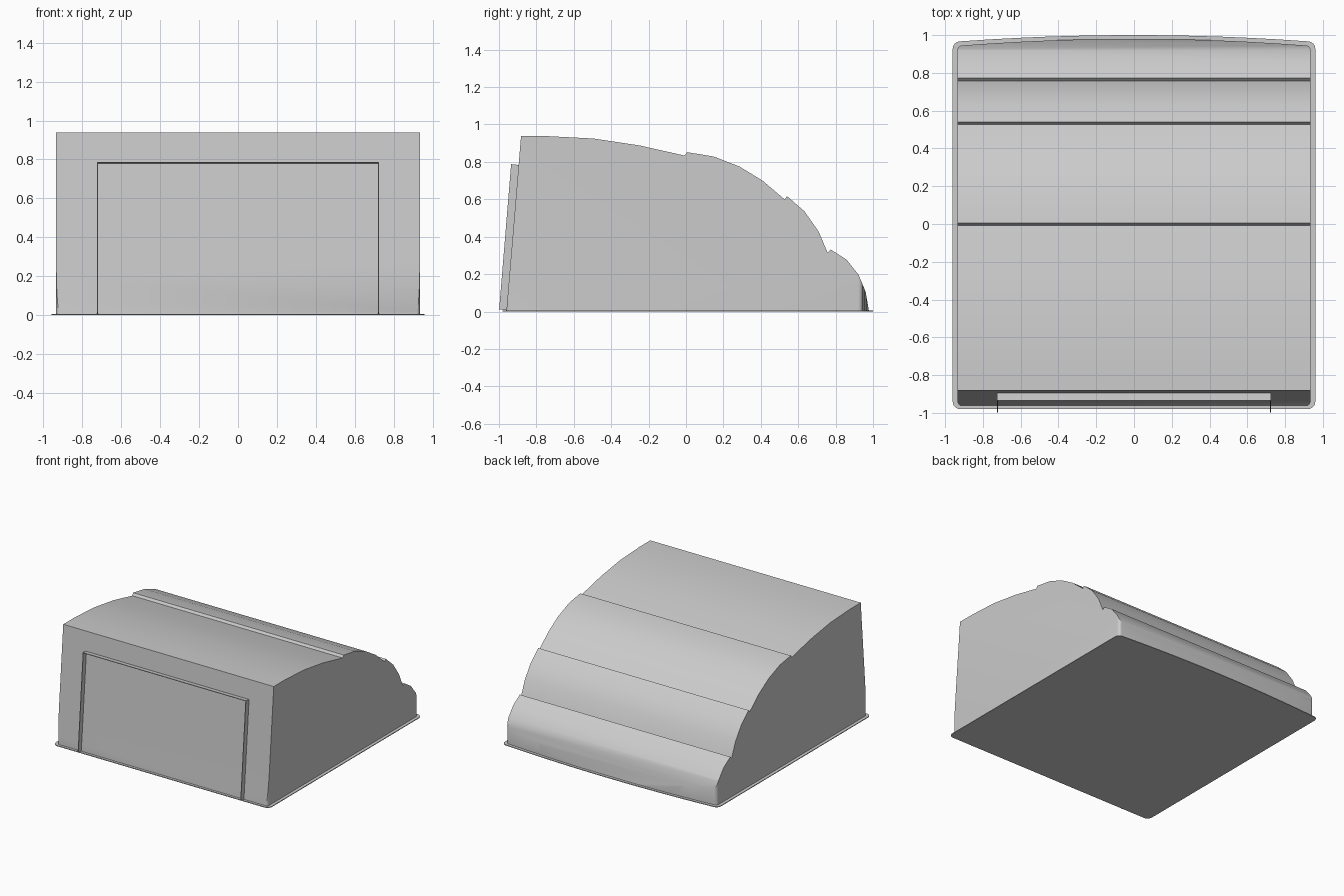
import bpy
import bmesh
import math
from mathutils import Vector

if "Cube" in bpy.data.objects:
    bpy.data.objects.remove(bpy.data.objects["Cube"], do_unlink=True)

grey = bpy.data.materials.new("plain_grey")
grey.use_nodes = True
grey.diffuse_color = (0.6, 0.6, 0.6, 1)
grey.node_tree.nodes["Principled BSDF"].inputs["Base Color"].default_value = (0.6, 0.6, 0.6, 1)


def prism(name, outline, offset):
    """Extrude a closed outline of 3D points along an offset vector."""
    bm = bmesh.new()
    face = bm.faces.new([bm.verts.new(p) for p in outline])
    grown = bmesh.ops.extrude_face_region(bm, geom=[face])["geom"]
    moved = [g for g in grown if isinstance(g, bmesh.types.BMVert)]
    bmesh.ops.translate(bm, verts=moved, vec=Vector(offset))
    bmesh.ops.recalc_face_normals(bm, faces=bm.faces)
    mesh = bpy.data.meshes.new(name)
    bm.to_mesh(mesh)
    bm.free()
    mesh.materials.append(grey)
    obj = bpy.data.objects.new(name, mesh)
    bpy.context.collection.objects.link(obj)
    return obj


def smooth(obj, angle):
    bpy.ops.object.select_all(action="DESELECT")
    obj.select_set(True)
    bpy.context.view_layer.objects.active = obj
    bpy.ops.object.shade_smooth_by_angle(angle=math.radians(angle))


def plan(half, front, back, bulge, radius, z):
    """Rounded footprint whose back edge bows outwards."""
    def corner(x, y, start):
        turns = [math.radians(start + 90 * i / 6) for i in range(7)]
        return [(x + radius * math.cos(a), y + radius * math.sin(a), z) for a in turns]
    inner = half - radius
    pts = corner(-inner, front + radius, 180) + corner(inner, front + radius, 270)
    pts += corner(inner, back - radius, 0)
    for i in range(1, 12):
        t = 1 - i / 6
        pts.append((inner * t, back + bulge * (1 - t * t), z))
    return pts + corner(-inner, back - radius, 90)


# Thin base flange
smooth(prism("base_flange", plan(0.96, -0.98, 0.967, 0.033, 0.04, 0), (0, 0, 0.006)), 30)

# Stepped, curved hood: side profile trimmed to the rounded footprint
profile = [
    (-0.96, 0.004), (-0.882, 0.938), (-0.746, 0.938), (-0.495, 0.925), (-0.249, 0.888),
    (-0.008, 0.834), (0.006, 0.852), (0.147, 0.829), (0.286, 0.775), (0.409, 0.70),
    (0.527, 0.60), (0.54, 0.617), (0.634, 0.535), (0.709, 0.428), (0.757, 0.315),
    (0.773, 0.332), (0.858, 0.278), (0.922, 0.198), (0.96, 0.107), (0.978, 0.004),
]
hood = prism("hood", [(-1, y, z) for y, z in profile], (2, 0, 0))
cutter = prism("footprint_cutter", plan(0.935, -0.962, 0.945, 0.035, 0.025, -0.1), (0, 0, 1.3))
cutter.hide_render = True
trim = hood.modifiers.new("trim", "BOOLEAN")
trim.operation = "INTERSECT"
trim.solver = "EXACT"
trim.object = cutter
bpy.context.view_layer.update()
trimmed = bpy.data.meshes.new_from_object(
    hood.evaluated_get(bpy.context.evaluated_depsgraph_get()))
hood.modifiers.clear()
hood.data = trimmed
bpy.data.objects.remove(cutter, do_unlink=True)
smooth(hood, 30)

# Thin raised frame around the front opening
thick = 0.005
fin = [(-0.999, 0.012), (-0.935, 0.788), (-0.892, 0.783), (-0.957, 0.006)]
for name, x in (("right_frame_fin", -0.725), ("left_frame_fin", 0.725 - thick)):
    prism(name, [(x, y, z) for y, z in fin], (thick, 0, 0))
lip = [(-0.935, 0.788), (-0.892, 0.783), (-0.892, 0.778), (-0.935, 0.783)]
prism("top_frame_lip", [(-0.725, y, z) for y, z in lip], (1.45, 0, 0))
